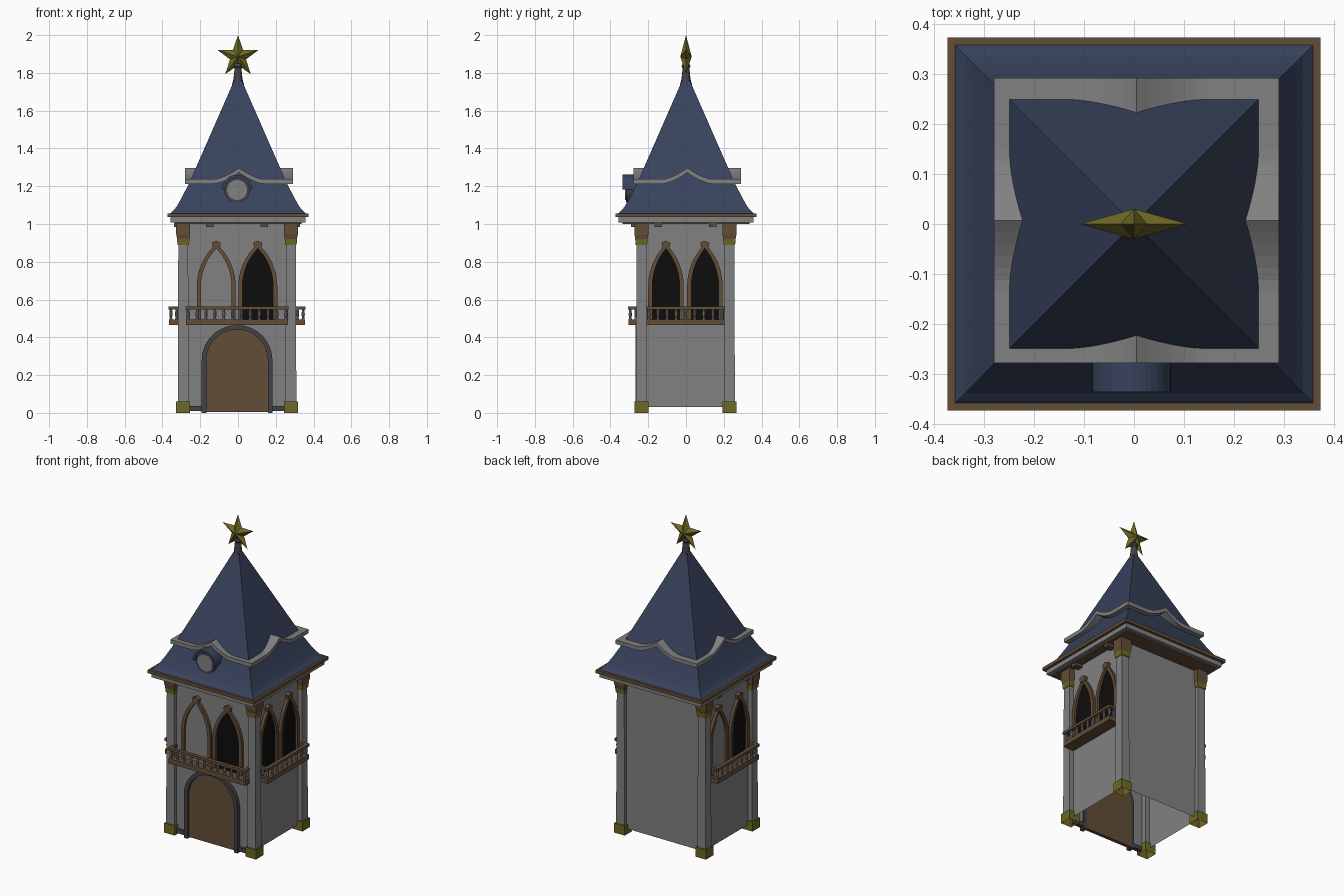
import bpy, math
from mathutils import Matrix, Vector

if "Cube" in bpy.data.objects:
    bpy.data.objects.remove(bpy.data.objects["Cube"])


def mat(name, r, g, b):
    m = bpy.data.materials.new(name)
    m.diffuse_color = (r, g, b, 1)
    m.use_nodes = True
    m.node_tree.nodes["Principled BSDF"].inputs["Base Color"].default_value = m.diffuse_color
    return m


STONE = mat("grey_stone", 0.22, 0.22, 0.22)
SLATE = mat("blue_slate", 0.038, 0.054, 0.105)
WOOD = mat("brown_wood", 0.125, 0.075, 0.04)
GOLD = mat("old_gold", 0.155, 0.14, 0.018)
IRON = mat("dark_grey", 0.055, 0.055, 0.062)
BLACK = mat("black_opening", 0.004, 0.004, 0.004)

BODY = Vector((-0.005, -0.003, 0))   # the tower body sits slightly off centre
TRIM = Vector((0.005, 0.007, 0))
ZERO = Vector((0, 0, 0))


def mesh(name, m, verts, faces, turn=0, off=BODY):
    """Make an object; turn rotates front-facing parts to another side."""
    rot = Matrix.Rotation(math.radians(turn), 4, 'Z')
    me = bpy.data.meshes.new(name)
    me.from_pydata([rot @ Vector(v) + off for v in verts], [], faces)
    me.materials.append(m)
    ob = bpy.data.objects.new(name, me)
    bpy.context.collection.objects.link(ob)
    return ob


def loft(name, m, rings, caps=(True, True), **kw):
    """Skin a list of equal-length closed rings."""
    n = len(rings[0])
    verts = [p for r in rings for p in r]
    faces = [(k * n + i, k * n + (i + 1) % n, (k + 1) * n + (i + 1) % n, (k + 1) * n + i)
             for k in range(len(rings) - 1) for i in range(n)]
    if caps[0]:
        faces.append(tuple(reversed(range(n))))
    if caps[1]:
        faces.append(tuple(range(len(verts) - n, len(verts))))
    return mesh(name, m, verts, faces, **kw)


def rect(hx, hy, z, cx=0, cy=0):
    return [(cx - hx, cy - hy, z), (cx + hx, cy - hy, z), (cx + hx, cy + hy, z), (cx - hx, cy + hy, z)]


def block(name, m, u0, u1, d0, d1, z0, z1, turn=0, off=BODY):
    """Box on a side: u runs along the wall, d outward, z up."""
    c = ((u0 + u1) / 2, -(d0 + d1) / 2)
    h = ((u1 - u0) / 2, (d1 - d0) / 2)
    return loft(name, m, [rect(*h, z0, *c), rect(*h, z1, *c)], turn=turn, off=off)


def plate(name, m, outline, d0, d1, turn=0, off=BODY):
    """Extrude an outline of (u, z) points outward from d0 to d1."""
    return loft(name, m, [[(u, -d, z) for u, z in outline] for d in (d1, d0)][::-1], turn=turn, off=off)


def arch(c, w, z0, spring, h, n=9):
    """Open arch outline, round when h equals w, pointed when taller."""
    k = (h * h - w * w) / (2 * w)
    a = math.asin(min(1, h / (k + w)))
    half = [(k - (k + w) * math.cos(a * i / n), spring + (k + w) * math.sin(a * i / n)) for i in range(n + 1)]
    left = [(-w, z0)] + half
    return [(c - u, z) for u, z in left] + [(c + u, z) for u, z in reversed(left[:-1])]


def round_band(c, zc, r, a0, a1, n):
    return [(c + r * math.cos(a0 + (a1 - a0) * i / n), zc + r * math.sin(a0 + (a1 - a0) * i / n))
            for i in range(n + 1)]


# walls, open underneath
loft("tower_walls", STONE, [rect(0.284, 0.238, 0.03), rect(0.284, 0.238, 1.005)], caps=(False, True))

# corner posts with gold feet and wooden capitals
for sx in (-1, 1):
    for sy in (-1, 1):
        c = (sx * 0.285, sy * 0.233)
        sq = lambda h, z: rect(h, h, z, *c)
        loft("corner_post", STONE, [sq(0.029, 0.05), sq(0.026, 0.9)])
        loft("post_foot", GOLD, [sq(0.037, 0), sq(0.037, 0.06)], caps=(False, True))
        loft("post_collar", GOLD, [sq(0.03, 0.888), sq(0.033, 0.92)])
        loft("post_capital", WOOD, [sq(0.032, 0.92), sq(0.037, 0.945), sq(0.037, 1.0)])

# arched door with frame and plinth strips
plate("door", WOOD, arch(0, 0.166, 0.005, 0.275, 0.166, 12), 0.225, 0.247)
outer, inner = arch(0, 0.187, 0, 0.278, 0.187, 12), arch(0, 0.163, 0, 0.278, 0.163, 12)
plate("door_frame", IRON, outer + inner[::-1], 0.225, 0.264)
for s in (-1, 1):
    block("front_plinth", IRON, *sorted((s * 0.187, s * 0.255)), 0.225, 0.252, 0.01, 0.036)

# windows, balcony and eave brackets: turn, wall depth, window centre, half width, balcony half length, front
sides = [(0, 0.238, 0.11, 0.103, 0.27, 0.302), (90, 0.284, 0.103, 0.094, 0.206, 0.360),
         (-90, 0.284, 0.103, 0.094, 0.206, 0.360)]
for turn, wall, cu, w, half, front in sides:
    for s in (-1, 1):
        c = s * cu
        outer = arch(c, w, 0.49, 0.67, 0.225)
        inner = arch(c, w - 0.022, 0.49, 0.67, 0.2)
        plate("window_frame", WOOD, outer + inner[::-1], wall - 0.01, wall + 0.018, turn)
        closed = s < 0 and turn != 90
        plate("window_pane", STONE if closed else BLACK, inner, wall - 0.002, wall + 0.005, turn)
        plate("window_keystone", WOOD, [(c - 0.018, 0.872), (c + 0.018, 0.872), (c + 0.024, 0.9),
                                        (c, 0.912), (c - 0.024, 0.9)], wall - 0.01, wall + 0.022, turn)
        block("eave_bracket", WOOD, s * 0.145 - 0.02, s * 0.145 + 0.02, wall - 0.01, wall + 0.05, 0.983, 1.002, turn)
        # rail returning to the wall
        block("rail_return", WOOD, *sorted((s * half, s * (half - 0.018))), wall, front, 0.547, 0.563, turn)
    block("balcony_floor", WOOD, -half, half, wall, front, 0.465, 0.495, turn)
    block("balcony_rail", WOOD, -half - 0.003, half + 0.003, front - 0.02, front + 0.003, 0.547, 0.563, turn)
    # turned balusters
    n = round(2 * half / 0.05)
    spots = [(-half + 0.012 + (2 * half - 0.024) * i / n, front - 0.01) for i in range(n + 1)]
    spots += [(s * (half - 0.01), front - 0.04) for s in (-1, 1)]
    for u, d in spots:
        loft("baluster", STONE, [[(u + r * math.cos(k * math.pi / 4), -d + r * math.sin(k * math.pi / 4), z)
                                  for k in range(8)]
                                 for r, z in ((0.009, 0.493), (0.006, 0.505), (0.009, 0.52), (0.006, 0.55))],
             turn=turn)

# eaves: soffit, stone cornice, wooden edge
for name, m, h, z0, z1 in (("soffit", WOOD, 0.335, 1.0, 1.012), ("stone_cornice", STONE, 0.357, 1.008, 1.036),
                           ("eave_board", WOOD, 0.373, 1.036, 1.056)):
    loft(name, m, [rect(h, h, z0), rect(h, h, z1)], off=ZERO)

# bell-cast pyramid roof
profile = [(0.36, 1.054), (0.355, 1.06), (0.338, 1.075), (0.322, 1.097), (0.30, 1.135), (0.256, 1.222), (0.018, 1.765)]
loft("roof", SLATE, [rect(h, h, z) for h, z in profile], off=ZERO)

# ogee stone trim around the roof
N = 24
us = [-0.285 + 0.57 * i / N for i in range(N + 1)]
rise = lambda u: 0.06 * max(0, 1 - abs(u) / 0.135) ** 1.6
outline = [(u, 1.212 + rise(u)) for u in us] + [(u, 1.237 + rise(u)) for u in reversed(us)]
for turn in (0, 90, 180, 270):
    plate("roof_trim", STONE, outline, 0.2, 0.285, turn, TRIM)

# round dormer window
dc, dz = -0.005, 1.18
full = (0, 2 * math.pi)
plate("dormer_drum", IRON, round_band(dc, dz, 0.067, *full, 28)[:-1], 0.2, 0.318, off=ZERO)
plate("dormer_pane", STONE, round_band(dc, dz, 0.053, *full, 28)[:-1], 0.316, 0.323, off=ZERO)
hood = round_band(dc, dz + 0.002, 0.079, 0, math.pi, 18) + round_band(dc, dz + 0.002, 0.064, math.pi, 0, 18)
plate("dormer_hood", SLATE, hood, 0.2, 0.336, off=ZERO)

# spire and star
loft("spire", IRON, [[(r * math.cos(k * math.pi / 6), r * math.sin(k * math.pi / 6), z) for k in range(12)]
                     for r, z in ((0.033, 1.735), (0.024, 1.765), (0.018, 1.825), (0.024, 1.835), (0.018, 1.85))],
     off=ZERO)
sz = 1.886
tips = [((0.114 if i % 2 == 0 else 0.045) * math.sin(i * math.pi / 5), 0,
         sz + (0.114 if i % 2 == 0 else 0.045) * math.cos(i * math.pi / 5)) for i in range(10)]
mesh("star", GOLD, tips + [(0, -0.03, sz), (0, 0.03, sz)],
     [(i, (i + 1) % 10, 10) for i in range(10)] + [((i + 1) % 10, i, 11) for i in range(10)], off=ZERO)

# make all faces point outward and smooth the round parts
import bmesh
for ob in bpy.context.collection.objects:
    bm = bmesh.new()
    bm.from_mesh(ob.data)
    bmesh.ops.recalc_face_normals(bm, faces=bm.faces)
    bm.to_mesh(ob.data)
    bm.free()
